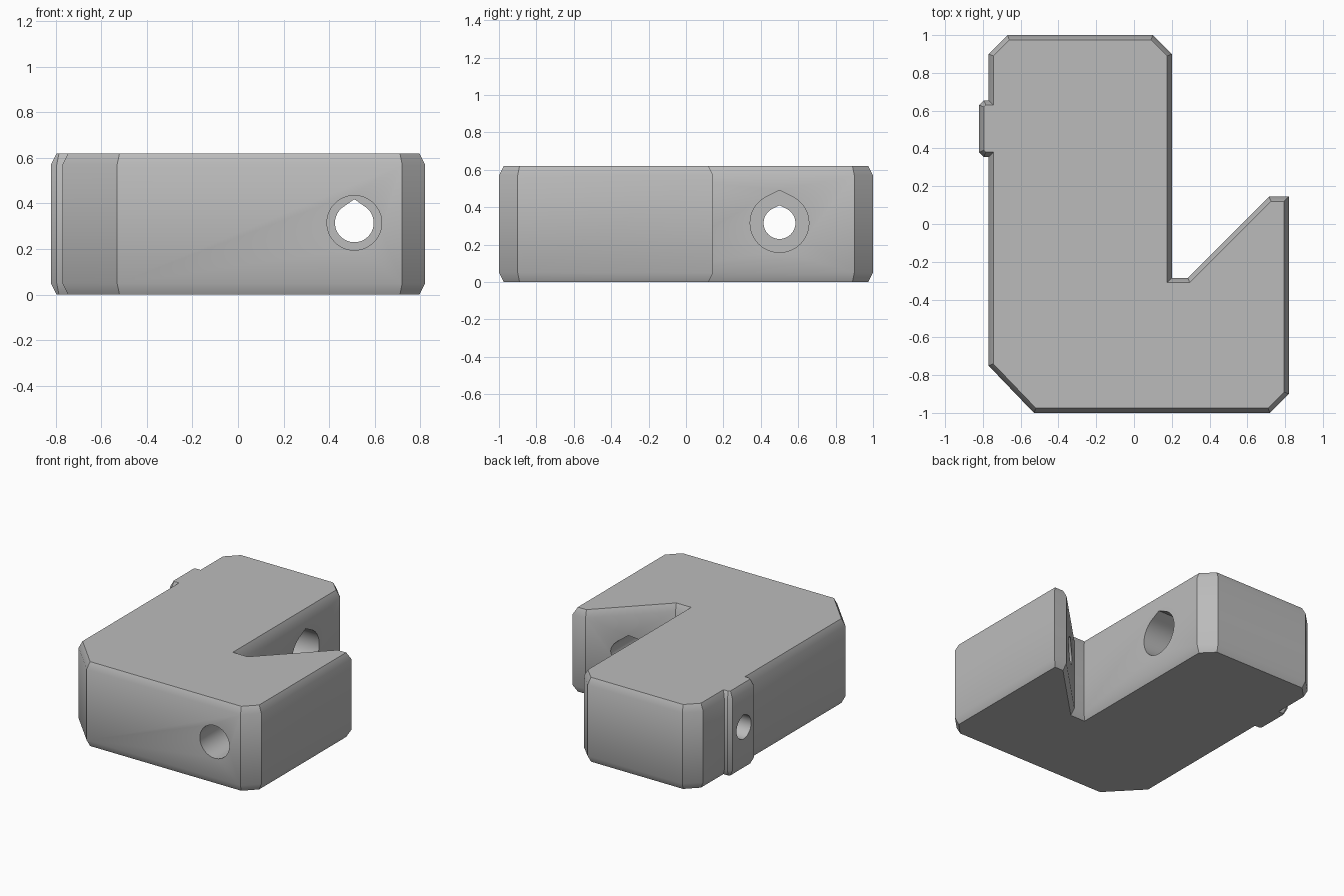
import bpy, bmesh, math
from mathutils import Vector

cube = bpy.data.objects.get("Cube")
if cube:
    bpy.data.objects.remove(cube, do_unlink=True)

HEIGHT, BEVEL_XY, BEVEL_Z = 0.62, 0.025, 0.05

grey = bpy.data.materials.new("plain grey")
grey.use_nodes = True
colour = (0.5, 0.5, 0.5, 1)
grey.diffuse_color = colour
grey.node_tree.nodes["Principled BSDF"].inputs["Base Color"].default_value = colour


def inset(points, d):
    """Move every side of a counter-clockwise outline inward by d."""
    result = []
    for i, p in enumerate(points):
        a = (p - points[i - 1]).normalized()
        b = (points[(i + 1) % len(points)] - p).normalized()
        na, nb = Vector((-a.y, a.x)), Vector((-b.y, b.x))
        result.append(p + (na + nb) * d / (1 + na.dot(nb)))
    return result


def loft(name, rings):
    """Closed solid through a stack of matching rings."""
    bm = bmesh.new()
    loops = [[bm.verts.new(co) for co in ring] for ring in rings]
    n = len(loops[0])
    for low, high in zip(loops, loops[1:]):
        for i in range(n):
            j = (i + 1) % n
            bm.faces.new((low[i], low[j], high[j], high[i]))
    bm.faces.new(loops[0][::-1])
    bm.faces.new(loops[-1])
    bmesh.ops.recalc_face_normals(bm, faces=bm.faces)
    mesh = bpy.data.meshes.new(name)
    bm.to_mesh(mesh)
    bm.free()
    obj = bpy.data.objects.new(name, mesh)
    bpy.context.collection.objects.link(obj)
    return obj


def bore(name, axis, centre, z, radius, start, end, tip=1):
    """Hole cutter along x or y; tip above 1 gives a pointed roof."""
    steps = 48
    half = math.acos(1 / tip)
    section = []
    for i in range(steps):
        t = 2 * math.pi * i / steps
        away = min(t, 2 * math.pi - t)
        r = radius / math.cos(half - away) if away < half else radius
        section.append((r * math.sin(t), r * math.cos(t)))
    if axis == "y":
        rings = [[(centre + u, s, z + v) for u, v in section] for s in (start, end)]
    else:
        rings = [[(s, centre + u, z + v) for u, v in section] for s in (start, end)]
    cutter = loft(name, rings)
    cutter.hide_render = True
    return cutter


# Bracket outline: foot, slanted notch, upright arm and side tab
outline = [Vector(p) for p in (
    (-0.53, -1), (0.72, -1), (0.82, -0.9), (0.82, 0.145), (0.715, 0.145),
    (0.285, -0.285), (0.2, -0.285), (0.2, 0.9), (0.1, 1), (-0.67, 1),
    (-0.77, 0.9), (-0.77, 0.655), (-0.795, 0.655), (-0.82, 0.63),
    (-0.82, 0.38), (-0.795, 0.355), (-0.77, 0.355), (-0.77, -0.75))]
small = inset(outline, BEVEL_XY)
bracket = loft("bracket_body", [
    [(p.x, p.y, z) for p in ring] for ring, z in (
        (small, 0), (outline, BEVEL_Z),
        (outline, HEIGHT - BEVEL_Z), (small, HEIGHT))])
bracket.data.materials.append(grey)

# Bolt holes with wider recesses for the heads
cutters = [
    bore("foot_hole", "y", 0.51, 0.315, 0.085, -1.1, 0.3, 1.22),
    bore("foot_recess", "y", 0.51, 0.315, 0.12, -1.1, -0.5),
    bore("arm_hole", "x", 0.5, 0.315, 0.085, -0.95, 0.4, 1.12),
    bore("arm_recess", "x", 0.5, 0.315, 0.157, -0.3, 0.4, 1.12),
]
bpy.ops.object.select_all(action="DESELECT")
bpy.context.view_layer.objects.active = bracket
bracket.select_set(True)
for cutter in cutters:
    mod = bracket.modifiers.new(cutter.name, "BOOLEAN")
    mod.operation = "DIFFERENCE"
    mod.solver = "EXACT"
    mod.object = cutter
    bpy.ops.object.modifier_apply(modifier=mod.name)
    bpy.data.objects.remove(cutter, do_unlink=True)

bpy.ops.object.shade_smooth_by_angle(angle=math.radians(30))
